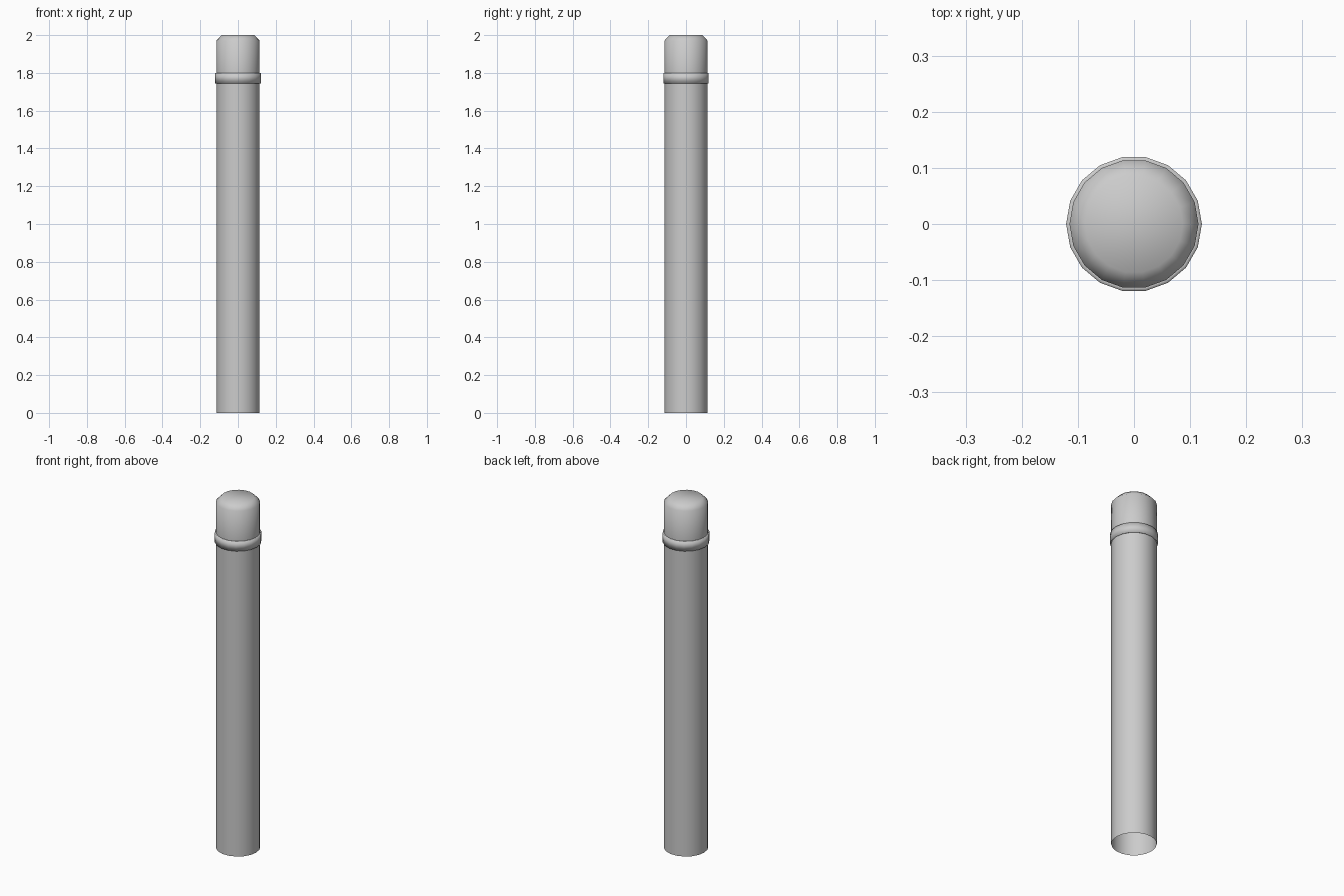
import bpy, bmesh, math

if "Cube" in bpy.data.objects:
    bpy.data.objects.remove(bpy.data.objects["Cube"])

SIDES = 18


def lathe(name, profile, cap_top=False):
    """Revolve (radius, height) points around z, open at the bottom."""
    bm = bmesh.new()
    rings = []
    for r, z in profile:
        rings.append([bm.verts.new((r * math.cos(math.tau * i / SIDES),
                                    r * math.sin(math.tau * i / SIDES), z))
                      for i in range(SIDES)])
    for low, high in zip(rings, rings[1:]):
        for i in range(SIDES):
            j = (i + 1) % SIDES
            bm.faces.new((low[i], low[j], high[j], high[i]))
    if cap_top:
        bm.faces.new(rings[-1])
    for f in bm.faces:
        f.smooth = True
    mesh = bpy.data.meshes.new(name)
    bm.to_mesh(mesh)
    bm.free()
    obj = bpy.data.objects.new(name, mesh)
    bpy.context.collection.objects.link(obj)
    return obj


# long hollow tube, open at the foot
lathe("post_shaft", [(0.115, 0.0), (0.115, 1.745)])

# raised band around the joint
lathe("collar_band", [(0.115, 1.745), (0.121, 1.745), (0.121, 1.80), (0.115, 1.80)])

# chamfered head
lathe("post_head", [(0.115, 1.80), (0.115, 1.972), (0.087, 2.0)], cap_top=True)
